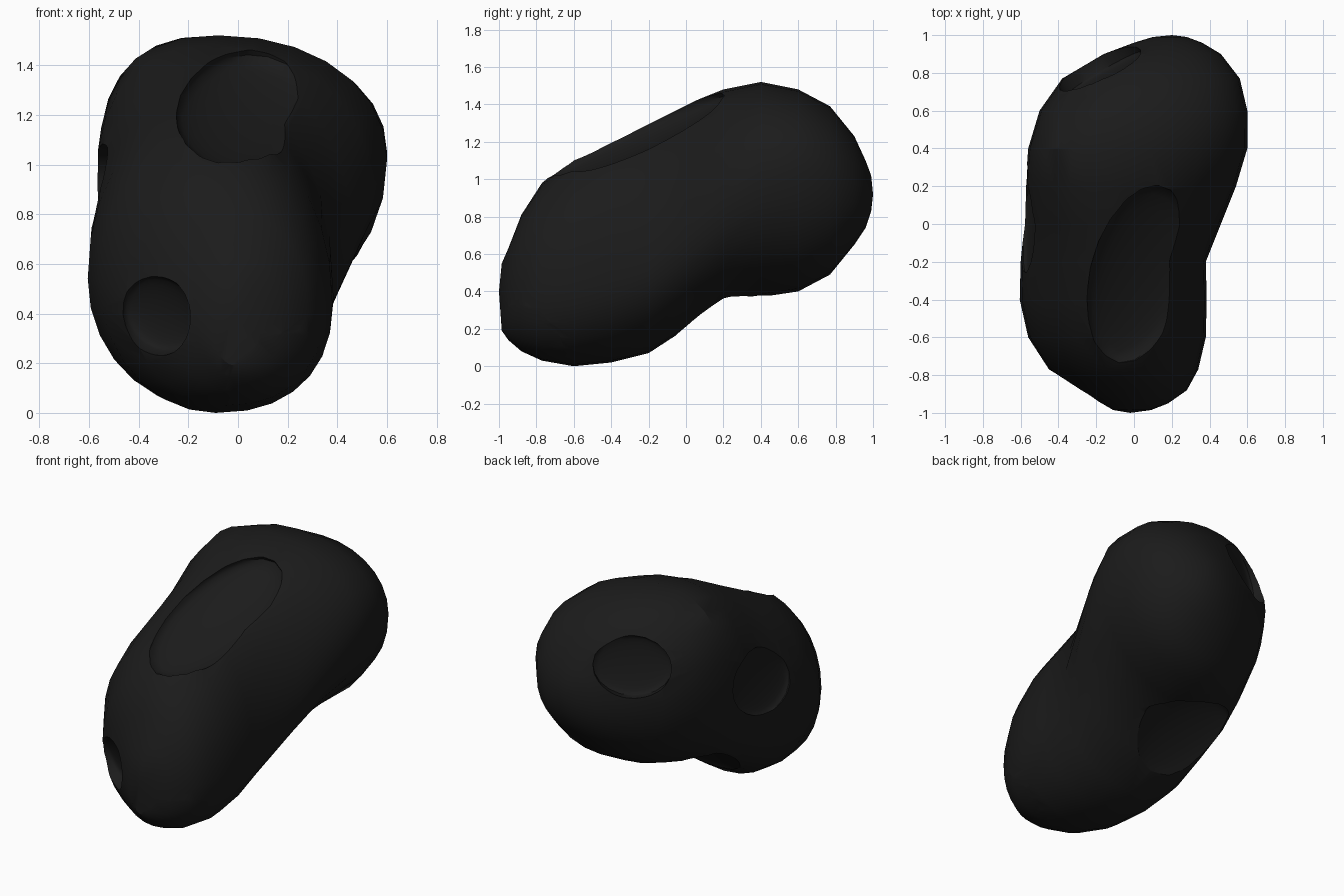
import bpy, bmesh, math
from mathutils import Vector, Matrix

if "Cube" in bpy.data.objects:
    bpy.data.objects.remove(bpy.data.objects["Cube"])

rock_mat = bpy.data.materials.new("charcoal rock")
rock_mat.diffuse_color = (0.011, 0.011, 0.011, 1)
rock_mat.use_nodes = True
rock_mat.node_tree.nodes["Principled BSDF"].inputs["Base Color"].default_value = rock_mat.diffuse_color

# Lumpy body: cross-sections along y as
# (y, x_min, x_max, z_min, z_max, height of widest left, height of widest right)
SECTIONS = [
    (-0.985, -0.11, 0.09, 0.19, 0.55, 0.37, 0.37), (-0.95, -0.17, 0.18, 0.14, 0.63, 0.38, 0.38),
    (-0.88, -0.29, 0.28, 0.08, 0.81, 0.43, 0.40), (-0.77, -0.45, 0.34, 0.03, 0.98, 0.48, 0.42),
    (-0.60, -0.56, 0.38, 0.00, 1.12, 0.54, 0.44), (-0.40, -0.605, 0.385, 0.02, 1.22, 0.54, 0.46),
    (-0.20, -0.60, 0.38, 0.07, 1.31, 0.58, 0.53), (0.00, -0.58, 0.46, 0.20, 1.40, 0.72, 0.70),
    (0.20, -0.575, 0.54, 0.32, 1.48, 0.86, 0.88), (0.40, -0.56, 0.60, 0.37, 1.52, 0.98, 1.02),
    (0.60, -0.50, 0.60, 0.40, 1.48, 1.01, 1.05), (0.77, -0.38, 0.56, 0.49, 1.39, 0.98, 1.00),
    (0.90, -0.16, 0.46, 0.65, 1.23, 0.95, 0.95), (0.96, 0.00, 0.36, 0.74, 1.10, 0.92, 0.92),
    (0.99, 0.10, 0.28, 0.83, 1.02, 0.92, 0.92)]
SEGS = 28


def soft(v, power):
    return math.copysign(abs(v) ** (2 / power), v)


def section_point(sec, i):
    y, x0, x1, z0, z1, zl, zr = sec
    a = 2 * math.pi * i / SEGS
    c, s = math.cos(a), math.sin(a)
    c, s = (0 if abs(c) < 1e-6 else c), (0 if abs(s) < 1e-6 else s)
    belly = math.exp(-((y - 0.18) / 0.28) ** 2)        # full lower-left belly
    shoulder = math.exp(-((y - 0.35) / 0.3) ** 2)      # full upper-left shoulder
    xc = (x0 + x1) / 2 - (0.2 * belly if s < 0 else 0.1 * shoulder)
    if s == 0:
        xc = (x0 + x1) / 2
    zs = zr if c > 0 else zl
    if s > 0:
        p = 2.1 if c > 0 else 2.1 + 0.5 * shoulder
    elif c < 0:
        p = 2.0 + 1.1 * belly
    else:
        p = 2.1 + 0.25 * math.exp(-((y + 0.75) / 0.3) ** 2)
    return (xc + abs((x1 if c > 0 else x0) - xc) * soft(c, p), y,
            zs + abs((z1 if s > 0 else z0) - zs) * soft(s, p))


def make_object(name, bm):
    mesh = bpy.data.meshes.new(name)
    bmesh.ops.recalc_face_normals(bm, faces=bm.faces)
    bm.to_mesh(mesh)
    bm.free()
    ob = bpy.data.objects.new(name, mesh)
    bpy.context.collection.objects.link(ob)
    ob.data.materials.append(rock_mat)
    return ob


bm = bmesh.new()
rings = [[bm.verts.new(section_point(sec, i)) for i in range(SEGS)] for sec in SECTIONS]
front_tip = bm.verts.new((-0.02, -1, 0.40))
back_tip = bm.verts.new((0.20, 1, 0.92))
for i in range(SEGS):
    j = (i + 1) % SEGS
    for a, b in zip(rings, rings[1:]):
        bm.faces.new((a[i], a[j], b[j], b[i]))
    bm.faces.new((front_tip, rings[0][i], rings[0][j]))
    bm.faces.new((back_tip, rings[-1][j], rings[-1][i]))
rock = make_object("asteroid_body", bm)


# Craters: dish-shaped cutters (shallow bowl inwards, taller dome outwards)
def crater(center, normal, along, r_long, r_short, depth):
    n = Vector(normal).normalized()
    u = Vector(along)
    u = (u - n * u.dot(n)).normalized()
    frame = Matrix((u, n.cross(u), n)).transposed()
    bm = bmesh.new()
    bmesh.ops.create_icosphere(bm, subdivisions=3, radius=1)
    for v in bm.verts:
        h = v.co.z * (depth if v.co.z < 0 else 0.4)
        v.co = Vector(center) + frame @ Vector((v.co.x * r_long, v.co.y * r_short, h))
    cutter = make_object("crater_cutter", bm)
    cutter.hide_render = True
    mod = rock.modifiers.new("crater", 'BOOLEAN')
    mod.operation = 'DIFFERENCE'
    mod.solver = 'EXACT'
    mod.object = cutter
    return cutter


cutters = [
    crater((0.02, -0.26, 1.22), (0.16, -0.43, 0.88), (0.2, 0.9, 0.45), 0.53, 0.26, 0.07),     # top
    crater((-0.31, -0.81, 0.40), (-0.5, -0.82, -0.33), (1, -0.5, 0), 0.17, 0.16, 0.04),       # front left
    crater((0.15, -0.83, 0.17), (0.5, -0.58, -0.65), (1, 0.6, 0.2), 0.26, 0.23, 0.03),        # front low
    crater((-0.165, 0.79, 1.15), (-0.5, 0.85, 0.12), (1, 0.5, 0), 0.24, 0.19, 0.03),          # back
    crater((-0.55, 0.03, 0.86), (-1, 0.06, 0.12), (0, 1, 0.4), 0.30, 0.21, 0.035),            # left side
    crater((-0.22, 0.18, 0.325), (-0.03, 0.64, -0.77), (1, 0, -0.1), 0.33, 0.31, 0.07)]       # underside

# Bake the cuts and drop the cutters
dg = bpy.context.evaluated_depsgraph_get()
baked = bpy.data.meshes.new_from_object(rock.evaluated_get(dg))
rock.modifiers.clear()
rock.data = baked
for c in cutters:
    bpy.data.objects.remove(c, do_unlink=True)

bpy.ops.object.select_all(action='DESELECT')
rock.select_set(True)
bpy.context.view_layer.objects.active = rock
bpy.ops.object.shade_smooth_by_angle(angle=math.radians(30))
